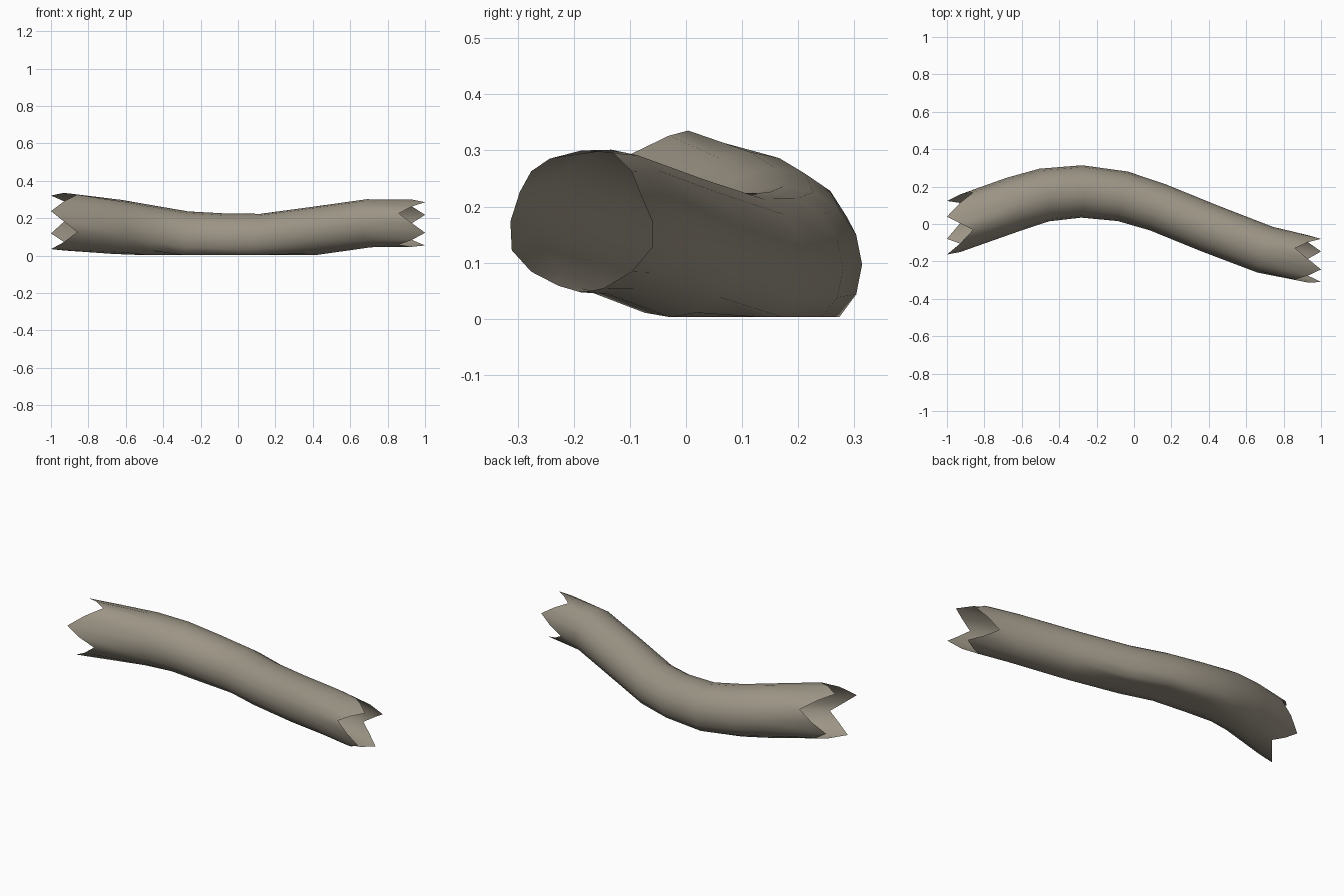
import bpy, bmesh
from math import sin, cos, pi
from mathutils import Vector

cube = bpy.data.objects.get("Cube")
if cube:
    bpy.data.objects.remove(cube)

SIDES = 16
FLOOR = 0.003

# Centre line of the tube: x, y, z, radius
PATH = [
    (-1.0, -0.02, 0.178, 0.155), (-0.86, 0.028, 0.185, 0.153),
    (-0.64, 0.107, 0.153, 0.146), (-0.48, 0.155, 0.128, 0.143),
    (-0.28, 0.174, 0.097, 0.14), (-0.06, 0.148, 0.09, 0.135),
    (0.13, 0.088, 0.094, 0.13), (0.4, -0.022, 0.13, 0.13),
    (0.7, -0.137, 0.173, 0.129), (0.86, -0.178, 0.177, 0.128),
    (1.0, -0.195, 0.17, 0.125),
]


def ring(i):
    """Circle of points square to the path, flattened where it meets the floor."""
    x, y, z, r = PATH[i]
    along = Vector((1, 0, 0))
    if 1 < i < len(PATH) - 2:
        along = Vector(PATH[i + 1][:3]) - Vector(PATH[i - 1][:3])
    along.normalize()
    side = Vector((0, 0, 1)).cross(along).normalized()
    up = along.cross(side)
    points = []
    for k in range(SIDES):
        a = 2 * pi * k / SIDES
        p = Vector((x, y, z)) + r * (cos(a) * side + sin(a) * up)
        p.z = max(p.z, FLOOR)
        points.append(p)
    return points


def jagged(inner, outer, first_tip):
    """Open end with four pointed teeth around the rim."""
    points = []
    for k in range(SIDES):
        step = (k - first_tip) % 4
        reach = (1, 0.5, 0, 0.5)[step]
        points.append(inner[k].lerp(outer[k], reach))
    return points


# Tube wall: jagged rim, smooth body, jagged rim
rings = [ring(i) for i in range(len(PATH))]
rows = [jagged(rings[1], rings[0], 3)] + rings[2:-2] + [jagged(rings[-2], rings[-1], 1)]

bm = bmesh.new()
grid = [[bm.verts.new(p) for p in row] for row in rows]
for a, b in zip(grid, grid[1:]):
    for k in range(SIDES):
        n = (k + 1) % SIDES
        bm.faces.new((a[k], a[n], b[n], b[k]))
bmesh.ops.recalc_face_normals(bm, faces=bm.faces)
# Make sure the wall faces outward
bm.faces.ensure_lookup_table()
f = bm.faces[0]
if f.normal.dot(f.calc_center_median() - Vector(PATH[1][:3])) < 0:
    bmesh.ops.reverse_faces(bm, faces=bm.faces)
for f in bm.faces:
    f.smooth = True

mesh = bpy.data.meshes.new("hollow_log")
bm.to_mesh(mesh)
bm.free()
log = bpy.data.objects.new("hollow_log", mesh)
bpy.context.collection.objects.link(log)

# Weathered bark colour
colour = (0.33, 0.295, 0.235, 1)
bark = bpy.data.materials.new("grey_brown_bark")
bark.use_nodes = True
bark.diffuse_color = colour
bark.node_tree.nodes["Principled BSDF"].inputs["Base Color"].default_value = colour
mesh.materials.append(bark)
